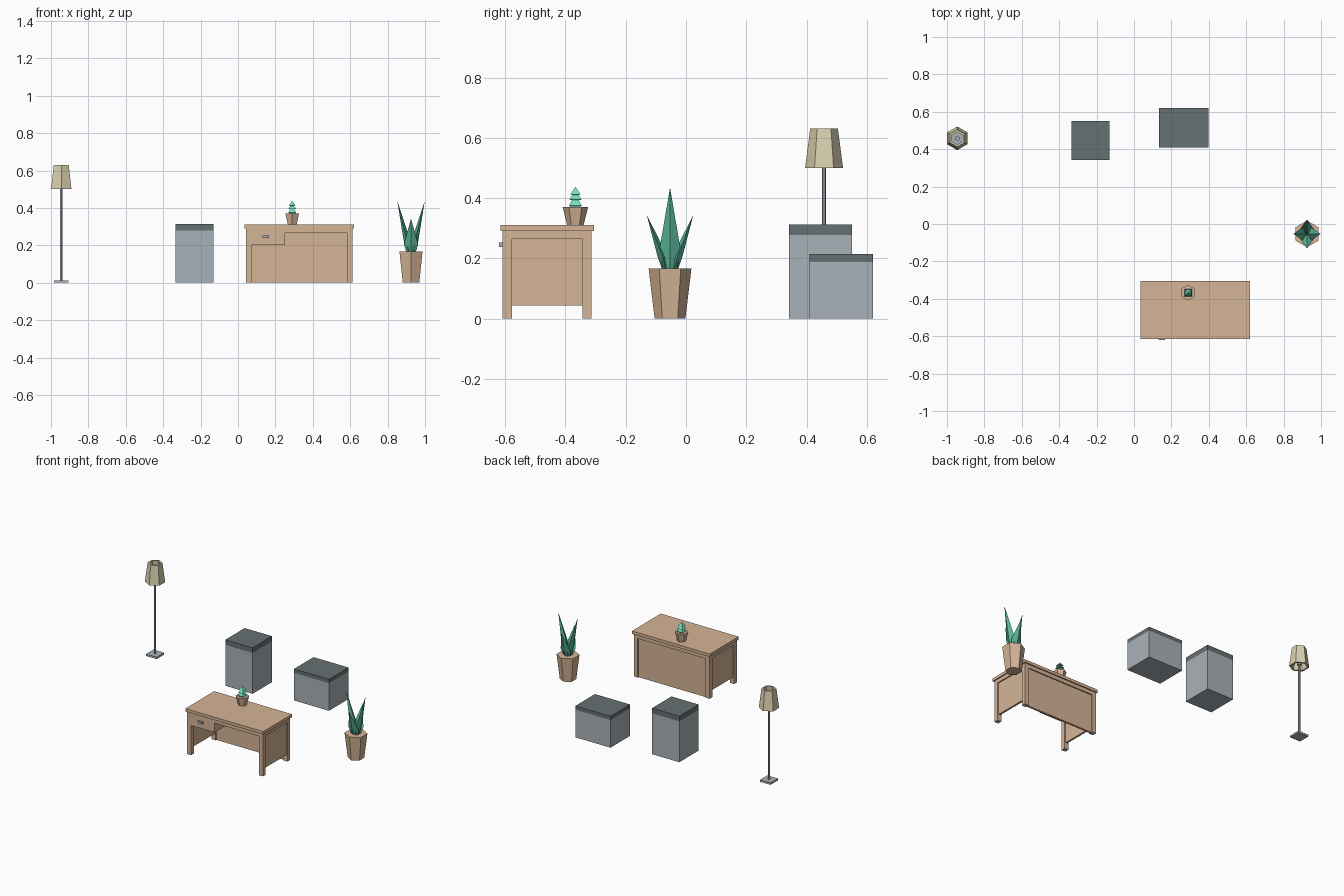
import bpy, bmesh, math

if "Cube" in bpy.data.objects:
    bpy.data.objects.remove(bpy.data.objects["Cube"])


def srgb(r, g, b):
    f = lambda c: c / 12.92 if c <= 0.04045 else ((c + 0.055) / 1.055) ** 2.4
    return [f(c / 255) for c in (r, g, b)] + [1]


def material(name, *rgb):
    m = bpy.data.materials.new(name)
    m.diffuse_color = srgb(*rgb)
    m.use_nodes = True
    m.node_tree.nodes["Principled BSDF"].inputs["Base Color"].default_value = m.diffuse_color
    return m


WOOD = material("wood", 214, 181, 151)
LIGHT = material("light_grey", 170, 178, 185)
DARK = material("dark_grey", 101, 112, 115)
CREAM = material("cream_shade", 218, 210, 176)
LEAF = material("leaf_green", 90, 184, 155)
MINT = material("mint_green", 120, 224, 192)


def loft(name, mat, rings, closed=False):
    """Skin a list of equal-sized point rings; cap the ends unless closed into a loop."""
    bm = bmesh.new()
    rows = [[bm.verts.new(p) for p in ring] for ring in rings]
    n = len(rows[0])
    pairs = list(zip(rows, rows[1:]))
    if closed:
        pairs.append((rows[-1], rows[0]))
    for a, b in pairs:
        for i in range(n):
            j = (i + 1) % n
            bm.faces.new((a[i], a[j], b[j], b[i]))
    if not closed:
        bm.faces.new(rows[0][::-1])
        bm.faces.new(rows[-1])
    bmesh.ops.remove_doubles(bm, verts=bm.verts, dist=1e-5)
    bmesh.ops.recalc_face_normals(bm, faces=bm.faces)
    me = bpy.data.meshes.new(name)
    bm.to_mesh(me)
    bm.free()
    me.materials.append(mat)
    ob = bpy.data.objects.new(name, me)
    bpy.context.collection.objects.link(ob)
    return ob


def box(name, mat, x0, x1, y0, y1, z0, z1):
    ring = lambda z: [(x0, y0, z), (x1, y0, z), (x1, y1, z), (x0, y1, z)]
    return loft(name, mat, [ring(z0), ring(z1)])


def turned(name, mat, cx, cy, profile, sides=6, start=90, closed=False):
    """Low-poly turned shape from (radius, height) pairs."""
    ang = [math.radians(start + 360 * i / sides) for i in range(sides)]
    return loft(name, mat, [[(cx + r * math.cos(a), cy + r * math.sin(a), z) for a in ang]
                            for r, z in profile], closed)


# Floor lamp
LX, LY = -0.945, 0.458
box("lamp_base", LIGHT, LX - 0.04, LX + 0.04, LY - 0.04, LY + 0.04, 0, 0.013)
turned("lamp_pole", LIGHT, LX, LY, [(0.007, 0.013), (0.007, 0.51)])
turned("lamp_bulb_holder", LIGHT, LX, LY, [(0.014, 0.51), (0.014, 0.56)])
turned("lamp_shade", CREAM, LX, LY,
       [(0.063, 0.50), (0.046, 0.63), (0.034, 0.63), (0.051, 0.50)], closed=True)

# Two cabinets with dark tops
for name, x0, x1, y0, y1, zs, zt in [("tall_cabinet", -0.335, -0.13, 0.342, 0.55, 0.278, 0.313),
                                     ("low_cabinet", 0.134, 0.398, 0.41, 0.62, 0.188, 0.214)]:
    box(name + "_body", LIGHT, x0, x1, y0, y1, 0, zs)
    box(name + "_top", DARK, x0, x1, y0, y1, zs, zt)

# Desk: top, legs, aprons
X0, X1, Y0, Y1 = 0.043, 0.613, -0.608, -0.314
W, ZA, ZT = 0.03, 0.265, 0.29
box("desk_top", WOOD, 0.035, 0.621, -0.616, -0.306, ZT, 0.31)
for sx, x in (("left", X0), ("right", X1 - W)):
    for sy, y in (("front", Y0), ("back", Y1 - W)):
        box(f"desk_{sy}_{sx}_leg", WOOD, x, x + W, y, y + W, 0, ZT)
    box(f"desk_{sx}_apron", WOOD, x, x + W, Y0 + W, Y1 - W, ZA, ZT)
    box(f"desk_{sx}_panel", WOOD, x + 0.008, x + W - 0.008, Y0 + W, Y1 - W, 0.043, ZA)
box("desk_front_apron", WOOD, 0.25, X1 - W, Y0, Y0 + W, ZA, ZT)
box("desk_back_apron", WOOD, X0 + W, X1 - W, Y1 - W, Y1, ZA, ZT)
box("desk_back_panel", WOOD, X0 + W, X1 - W, Y1 - W + 0.008, Y1 - 0.008, 0, ZA)

# Desk drawer and its pull
box("desk_drawer", WOOD, X0 + W, 0.25, Y0, Y1 - W, 0.202, ZT)
box("drawer_pull", LIGHT, 0.13, 0.165, -0.62, Y0, 0.238, 0.252)

# Small potted plant on the desk: stacked square tiers
CX, CY = 0.29, -0.367
turned("small_pot", WOOD, CX, CY, [(0.027, 0.31), (0.042, 0.37)])
turned("small_plant", MINT, CX, CY,
       [(0.024, 0.37), (0.029, 0.376), (0.016, 0.393), (0.029, 0.395),
        (0.014, 0.41), (0.024, 0.412), (0, 0.437)], sides=4, start=45)

# Large potted plant with four pointed leaves
PX, PY = 0.925, -0.053
turned("large_pot", WOOD, PX, PY, [(0.051, 0), (0.071, 0.166)])


def leaf(name, angle, reach, tip, mid, half):
    """Diamond-section blade: narrow foot, wide middle, pointed tip leaning outward."""
    c, s = math.cos(angle), math.sin(angle)
    place = lambda r, t, z: (PX + r * c - t * s, PY + r * s + t * c, z)
    section = lambda r_in, r_mid, r_out, w, z: [place(r_out, 0, z), place(r_mid, w, z),
                                                place(r_in, 0, z), place(r_mid, -w, z)]
    return loft(name, LEAF, [section(0, 0.013, 0.025, 0.024, 0.16),
                             section(0.006, 0.024, 0.041, half, mid),
                             section(reach, reach, reach, 0, tip)])


for i, side in enumerate(("right", "back", "left", "front")):
    tall = i % 2 == 0
    leaf(f"{side}_leaf", i * math.pi / 2, 0.073 if tall else 0.077,
         0.435 if tall else 0.343, 0.235 if tall else 0.205, 0.034 if tall else 0.038)
